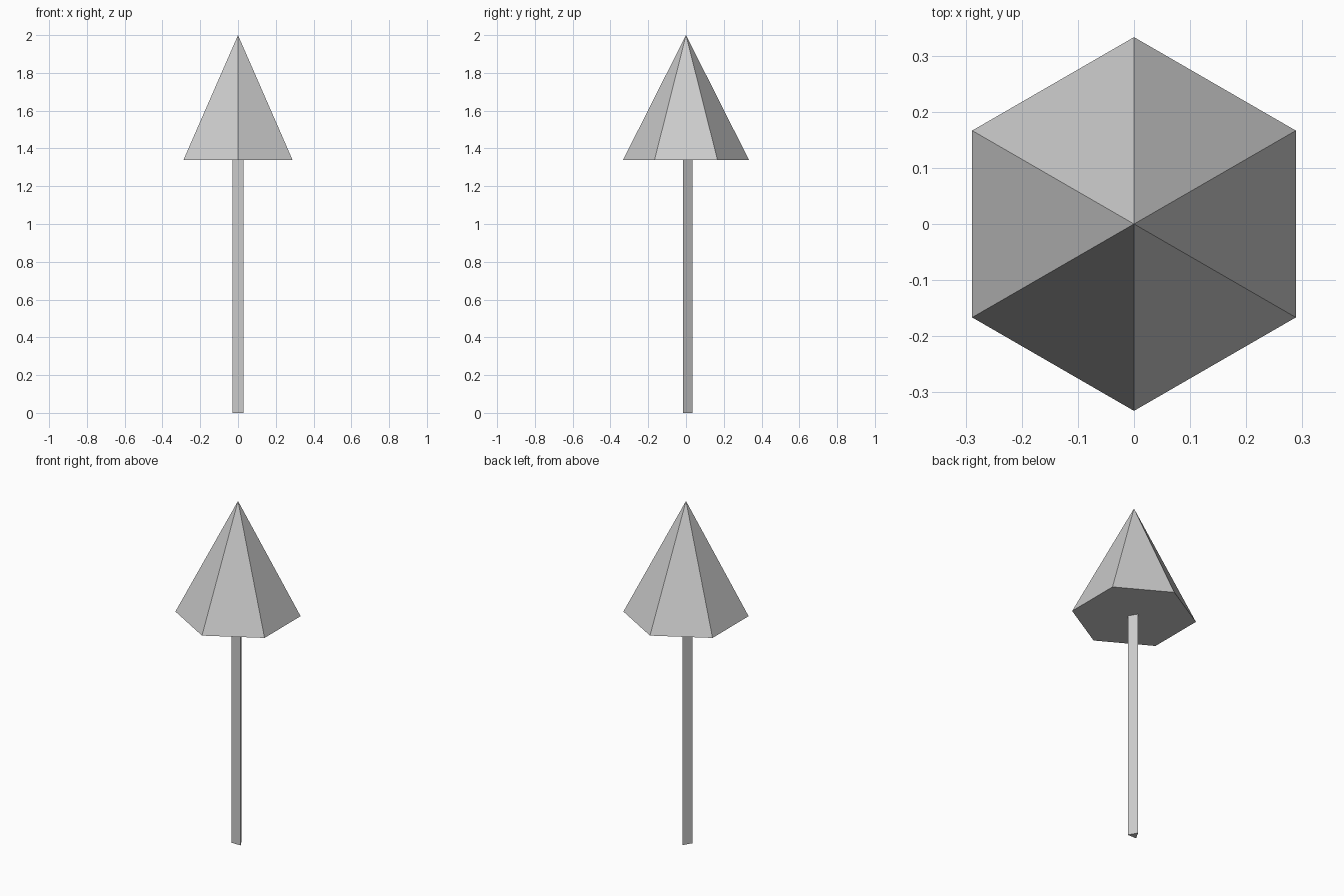
import bpy
import bmesh
from mathutils import Matrix

if "Cube" in bpy.data.objects:
    bpy.data.objects.remove(bpy.data.objects["Cube"])


def cone_part(name, sides, r_bottom, r_top, z0, z1):
    """Flat-shaded capped cone or prism between two heights, first corner towards +y."""
    bm = bmesh.new()
    bmesh.ops.create_cone(bm, cap_ends=True, segments=sides,
                          radius1=r_bottom, radius2=r_top, depth=z1 - z0,
                          matrix=Matrix.Translation((0, 0, (z0 + z1) / 2)))
    bmesh.ops.remove_doubles(bm, verts=bm.verts, dist=1e-5)
    bmesh.ops.recalc_face_normals(bm, faces=bm.faces)
    mesh = bpy.data.meshes.new(name)
    bm.to_mesh(mesh)
    bm.free()
    obj = bpy.data.objects.new(name, mesh)
    bpy.context.collection.objects.link(obj)
    return obj


HEAD_BASE = 1.34

# Thin three-sided stem
cone_part("stem", 3, 0.0333, 0.0333, 0.0, HEAD_BASE)

# Six-sided pointed head
cone_part("head", 6, 0.333, 0.0, HEAD_BASE, 2.0)
